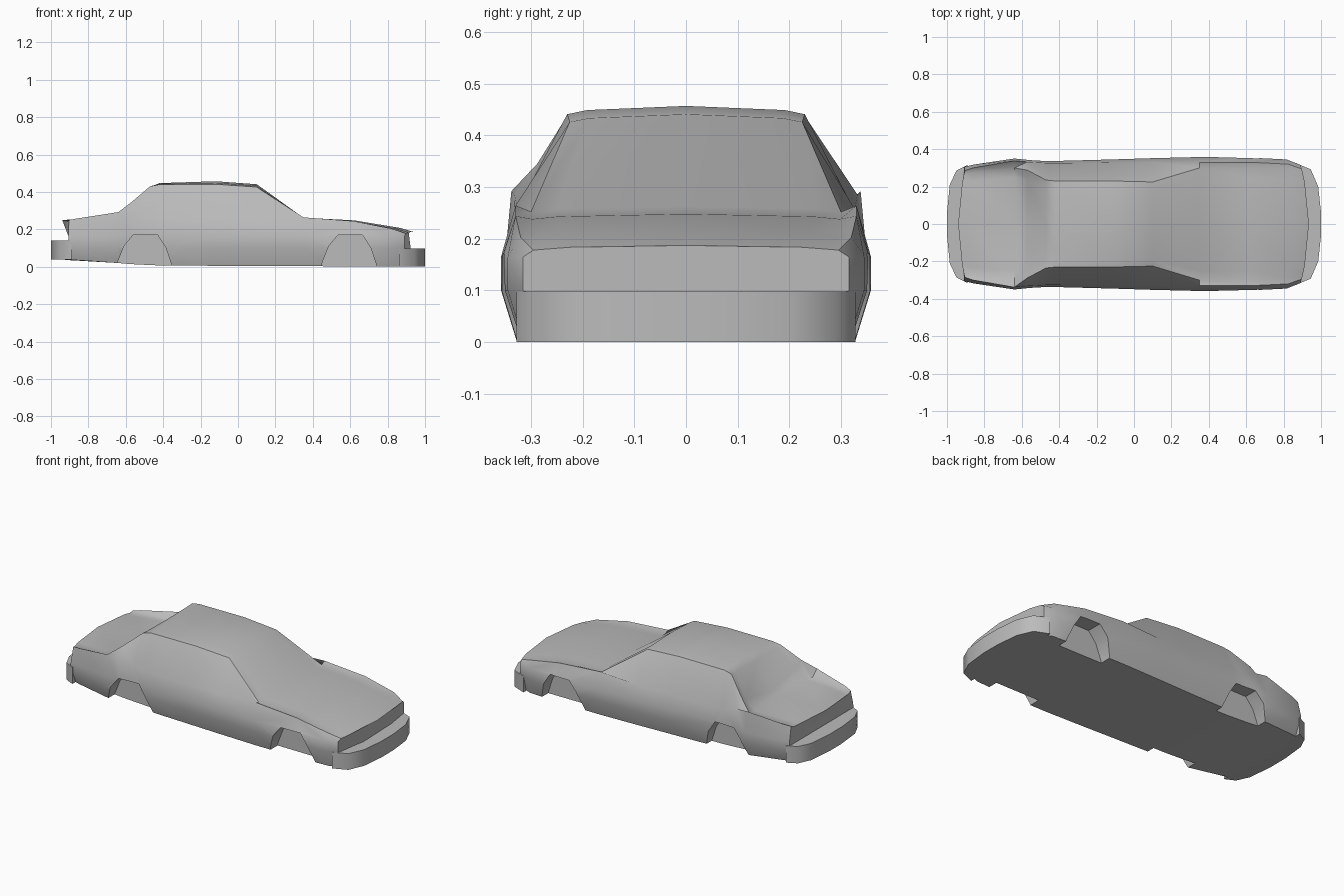
import bpy, bmesh, math

if "Cube" in bpy.data.objects:
    bpy.data.objects.remove(bpy.data.objects["Cube"])

grey = bpy.data.materials.new("plain_grey")
grey.diffuse_color = (0.5, 0.5, 0.5, 1)
grey.use_nodes = True
grey.node_tree.nodes["Principled BSDF"].inputs["Base Color"].default_value = grey.diffuse_color


def make(name, bm):
    bmesh.ops.recalc_face_normals(bm, faces=bm.faces[:])
    me = bpy.data.meshes.new(name)
    bm.to_mesh(me)
    bm.free()
    ob = bpy.data.objects.new(name, me)
    bpy.context.collection.objects.link(ob)
    me.materials.append(grey)
    return ob


def activate(ob):
    bpy.ops.object.select_all(action='DESELECT')
    ob.select_set(True)
    bpy.context.view_layer.objects.active = ob


def smooth(ob, deg):
    activate(ob)
    bpy.ops.object.shade_smooth_by_angle(angle=math.radians(deg))


def loft(name, rings):
    bm = bmesh.new()
    vs = [[bm.verts.new(p) for p in r] for r in rings]
    n = len(vs[0])
    for a, b in zip(vs, vs[1:]):
        for i in range(n):
            j = (i + 1) % n
            bm.faces.new((a[i], a[j], b[j], b[i]))
    bm.faces.new(vs[0])
    bm.faces.new(vs[-1])
    return make(name, bm)


# body shell: x, bottom z, side width, belt z, belt width, top edge z, top edge width, centre z
stations = [
    (-0.95, .04, .305, .250, .285, .243, .265, .250),
    (-0.90, .035, .318, .258, .300, .246, .275, .252),
    (-0.64, .02, .350, .292, .338, .254, .300, .260),
    (-0.57, .014, .343, .285, .332, .345, .288, .264),
    (-0.47, .009, .337, .255, .326, .430, .235, .425),
    (-0.42, .007, .337, .250, .325, .440, .230, .447),
    (-0.12, .005, .345, .250, .328, .441, .230, .457),
    (0.10, .004, .352, .252, .330, .426, .225, .441),
    (0.35, .003, .358, .264, .330, .252, .300, .262),
    (0.62, .002, .355, .244, .330, .238, .298, .248),
    (0.87, .002, .345, .203, .320, .200, .290, .207),
    (0.935, .002, .315, .178, .295, .180, .270, .187),
]


def ring(s):
    x, zb, wm, zbelt, wbelt, ze, we, zc = s
    half = [(wm - .03, zb), (wm, .10), (wm, .165), (wbelt, zbelt), (we, ze),
            (we * .83, ze + (zc - ze) * .5)]
    loop = [(0, zb)] + half + [(0, zc)] + [(-y, z) for y, z in reversed(half)]
    pts = []
    for y, z in loop:
        px = x
        if abs(x) > .8:                       # bowed nose and tail
            px -= math.copysign(.04 * (y / .3) ** 2, x)
        if x < -.94:                          # tail leans forward
            px += .10 * (z - .15) if z > .15 else 0
        pts.append((px, y, z))
    return pts


body = loft("car_body", [ring(s) for s in stations])

# wheel arch recesses
arch = [(-.155, -.05), (-.145, .02), (-.11, .11), (-.06, .17),
        (.07, .17), (.115, .10), (.145, .01), (.15, -.05)]
for cx in (-.50, .595):
    for side in (-1, 1):
        cutter = loft("arch_cutter", [[(cx + x, side * y, z) for x, z in arch] for y in (.26, .5)])
        cutter.hide_render = True
        mod = body.modifiers.new("arch", 'BOOLEAN')
        mod.operation = 'DIFFERENCE'
        mod.solver = 'EXACT'
        mod.object = cutter
        activate(body)
        bpy.ops.object.modifier_apply(modifier=mod.name)
        bpy.data.objects.remove(cutter)
smooth(body, 45)


# bumpers
def bumper(name, plan, levels):
    loop = plan + [(x, -y) for x, y in reversed(plan)]
    smooth(loft(name, [[(x, y, z) for x, y in loop] for z in levels]), 45)


bumper("front_bumper", [(.86, .328), (.945, .292), (.985, .20), (1, .06)], (.0, .05, .098))
bumper("rear_bumper", [(-.89, .315), (-.95, .285), (-.985, .21), (-1, .06)], (.038, .09, .14))
